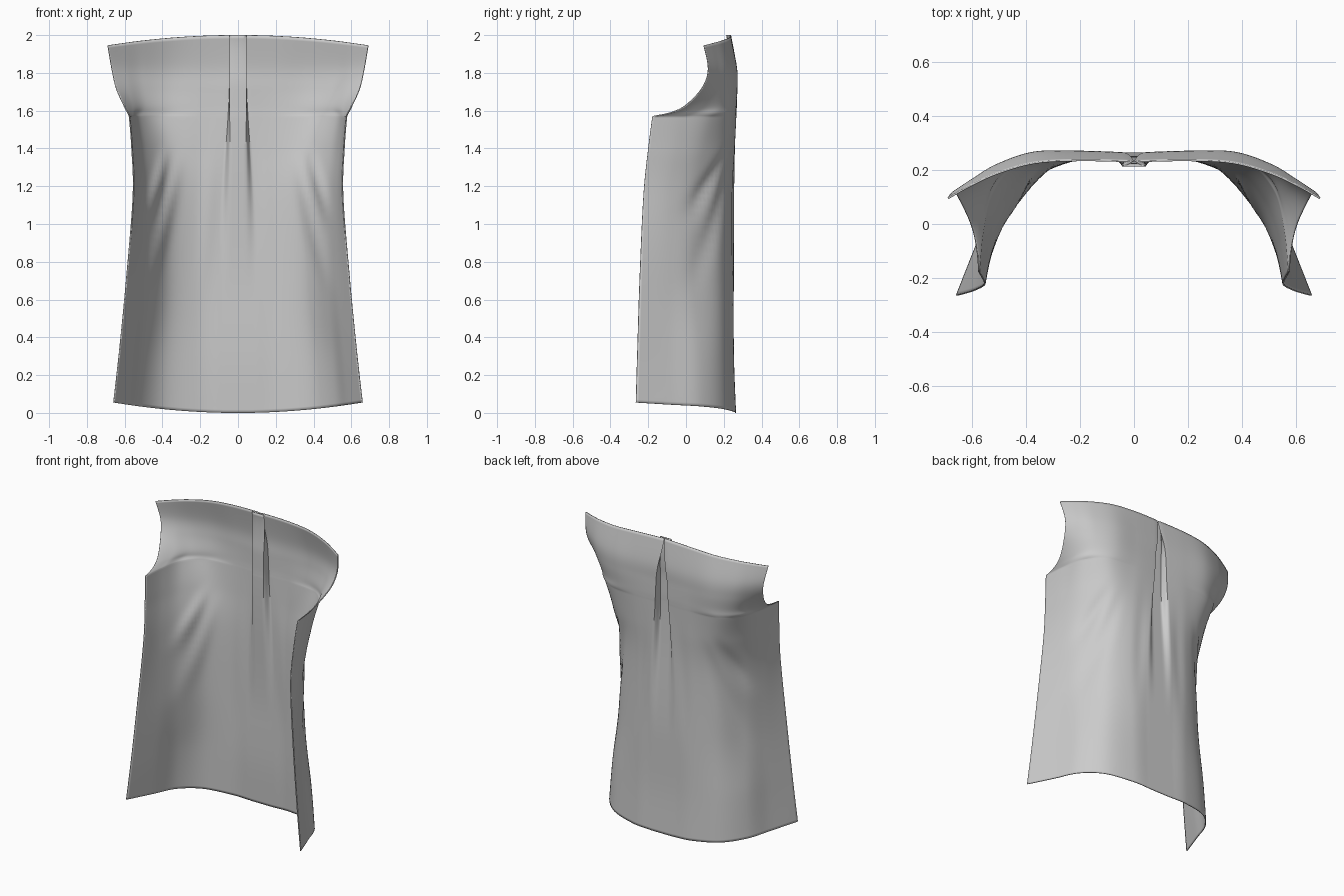
import bpy, bmesh, math

if "Cube" in bpy.data.objects:
    bpy.data.objects.remove(bpy.data.objects["Cube"])

# Half cross-sections: height, edge lift, back y at centre, then (x, y) points out to the side edge
LOWER = [
    (0.00, .055, .262, (.22, .255), (.40, .20), (.52, .08), (.585, -.08), (.658, -.265)),
    (0.30, .030, .250, (.22, .245), (.39, .19), (.50, .07), (.56, -.09), (.627, -.257)),
    (0.70, .010, .250, (.22, .240), (.37, .175), (.47, .04), (.53, -.09), (.59, -.245)),
    (1.15, .000, .252, (.22, .238), (.37, .175), (.47, .045), (.525, -.09), (.555, -.225)),
    (1.40, .000, .256, (.22, .252), (.38, .210), (.49, .09), (.54, -.05), (.562, -.20)),
    (1.57, .000, .260, (.22, .262), (.41, .235), (.52, .13), (.56, -.02), (.575, -.178)),
]
UPPER = [
    LOWER[-1],
    (1.59, .000, .261, (.21, .264), (.39, .247), (.51, .165), (.56, .04), (.585, -.08)),
    (1.63, .000, .262, (.20, .266), (.37, .255), (.49, .195), (.56, .10), (.605, .00)),
    (1.72, .000, .262, (.20, .268), (.37, .264), (.50, .215), (.585, .145), (.645, .085)),
    (1.83, -.01, .261, (.20, .266), (.37, .262), (.51, .218), (.60, .165), (.668, .118)),
    (2.00, -.055, .232, (.20, .236), (.37, .226), (.51, .186), (.61, .14), (.69, .095)),
]


def spline(pts, per):
    """Catmull-Rom through a list of equal-length tuples."""
    ext = [pts[0]] + list(pts) + [pts[-1]]
    out = []
    for i in range(len(pts) - 1):
        a, b, c, d = ext[i:i + 4]
        for k in range(per):
            t = k / per
            out.append(tuple(.5 * (2*q + (r - p)*t + (2*p - 5*q + 4*r - s)*t*t
                                   + (3*q - p - 3*r + s)*t**3)
                             for p, q, r, s in zip(a, b, c, d)))
    return out + [tuple(pts[-1])]


def smooth(a, b, v):
    t = min(1, max(0, (v - a) / (b - a)))
    return t * t * (3 - 2 * t)


def flat(row):
    return tuple(row[:3]) + tuple(c for p in row[3:] for c in p)


# Diagonal drag creases: (x, z) top, (x, z) bottom, width, depth
CREASES = [((.29, 1.45), (.50, .55), .035, .014),
           ((.37, 1.45), (.50, .95), .030, .018),
           ((.13, 1.60), (.19, .50), .040, .006)]


def crease(x, z):
    total = 0
    for (x1, z1), (x0, z0), w, depth in CREASES:
        t = (z - z0) / (z1 - z0)
        if 0 < t < 1:
            xc = x0 + (x1 - x0) * t
            total += depth * math.sin(math.pi * t) ** 2 * math.exp(-((x - xc) / w) ** 2)
    return total


def row_points(r):
    z, lift, y0 = r[:3]
    # Inverted pleat: folds meet at the top and open out lower down
    gap = .003 + .040 * smooth(2.02, 1.70, z) + .05 * smooth(1.8, .9, z)
    depth = .046 * smooth(.6, 1.7, z) - .030 * smooth(1.75, 2.0, z)
    half = .042
    pts = [(half * k / 3, y0 - depth, z) for k in range(4)]
    pts += [(half + (gap - half) * k / 4, y0 - depth * (1 - smooth(0, 4, k)), z)
            for k in range(1, 4)]
    # Main panel
    ctrl = [(gap, y0)] + [(r[i], r[i + 1]) for i in range(3, 13, 2)]
    edge = ctrl[-1][0]
    for x, y in spline(ctrl, 8):
        c = crease(x, z)
        pts.append((x - .5 * c, y - c, z + lift * (x / edge) ** 2))
    return pts


# Back panel, right half, mirrored and thickened
rows = spline([flat(r) for r in LOWER], 10)[:-1] + spline([flat(r) for r in UPPER], 6)
bm = bmesh.new()
grid = [[bm.verts.new(p) for p in row_points(r)] for r in rows]
for a, b in zip(grid, grid[1:]):
    for i in range(len(a) - 1):
        bm.faces.new((a[i], a[i + 1], b[i + 1], b[i]))
for v in bm.verts:
    if abs(v.co.x) < 1e-6:
        v.co.x = 0
me = bpy.data.meshes.new("shirt_back_panel")
bm.to_mesh(me)
bm.free()
ob = bpy.data.objects.new("shirt_back_panel", me)
bpy.context.collection.objects.link(ob)
mir = ob.modifiers.new("mirror", 'MIRROR')
mir.merge_threshold = .0005
sol = ob.modifiers.new("cloth_thickness", 'SOLIDIFY')
sol.thickness = .006
sol.offset = 0

bpy.context.view_layer.objects.active = ob
ob.select_set(True)
bpy.ops.object.shade_smooth_by_angle(angle=math.radians(50))
